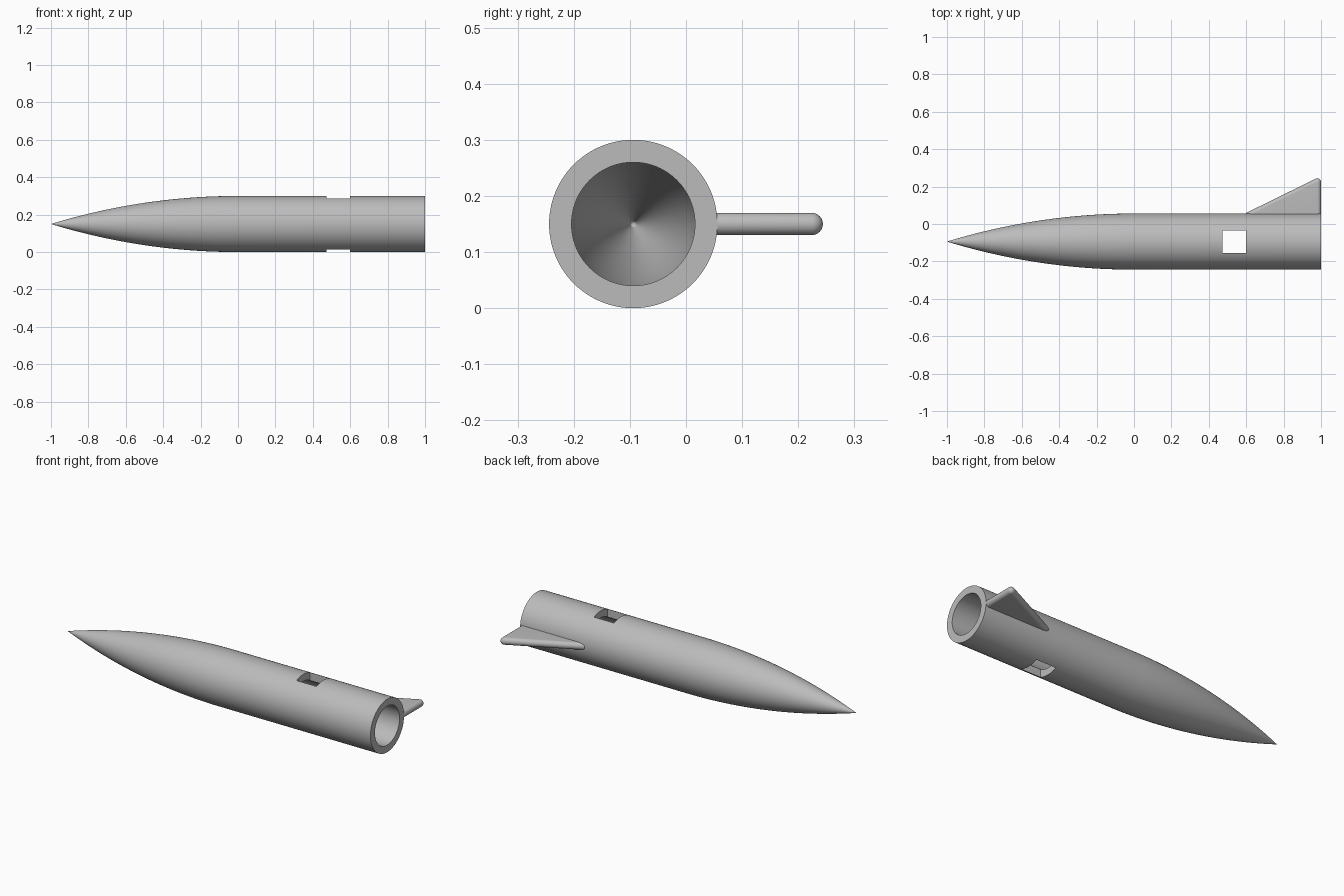
import bpy, bmesh, math
from mathutils import Matrix, Vector

cube = bpy.data.objects.get("Cube")
if cube:
    bpy.data.objects.remove(cube, do_unlink=True)

AXIS_Y, RADIUS, WALL = -0.094, 0.15, 0.04
FIN_R = 0.02

grey = bpy.data.materials.new("light grey")
grey.use_nodes = True
grey.diffuse_color = (0.5, 0.5, 0.5, 1)
grey.node_tree.nodes["Principled BSDF"].inputs["Base Color"].default_value = (0.5, 0.5, 0.5, 1)


def make_object(name, bm):
    bmesh.ops.recalc_face_normals(bm, faces=bm.faces)
    mesh = bpy.data.meshes.new(name)
    bm.to_mesh(mesh)
    bm.free()
    mesh.materials.append(grey)
    obj = bpy.data.objects.new(name, mesh)
    bpy.context.collection.objects.link(obj)
    return obj


def smooth(obj, degrees):
    bpy.ops.object.select_all(action='DESELECT')
    obj.select_set(True)
    bpy.context.view_layer.objects.active = obj
    bpy.ops.object.shade_smooth_by_angle(angle=math.radians(degrees))


def ogive(r, arc, steps=32):
    """Points from the pointed tip to the full radius at x = 0."""
    length = math.sqrt(arc ** 2 - (arc - r) ** 2)
    xs = [-length * (1 - i / steps) for i in range(steps + 1)]
    return [(x, max(0, r - arc + math.sqrt(arc ** 2 - x ** 2))) for x in xs]


# Hollow body: outer and inner ogive joined at the open tail, spun round x
arc = (1 + RADIUS ** 2) / (2 * RADIUS)
profile = ogive(RADIUS, arc) + [(1, RADIUS), (1, RADIUS - WALL)]
profile += reversed(ogive(RADIUS - WALL, arc - WALL))
bm = bmesh.new()
verts = [bm.verts.new((x, AXIS_Y, RADIUS + r)) for x, r in profile]
edges = [bm.edges.new(pair) for pair in zip(verts, verts[1:])]
bmesh.ops.spin(bm, geom=verts + edges, cent=(0, AXIS_Y, RADIUS), axis=(1, 0, 0),
               angle=math.tau, steps=96, use_duplicate=False)
bmesh.ops.remove_doubles(bm, verts=bm.verts, dist=1e-5)
body = make_object("body", bm)

# Square window cut right through the top and bottom of the body
bm = bmesh.new()
bmesh.ops.create_cube(bm, size=1, matrix=Matrix.Translation((0.537, AXIS_Y, RADIUS))
                      @ Matrix.Diagonal((0.125, 0.12, 1, 1)))
cutter = make_object("window_cutter", bm)
cutter.hide_render = True
cut = body.modifiers.new("window", 'BOOLEAN')
cut.operation, cut.solver, cut.object = 'DIFFERENCE', 'EXACT', cutter
bpy.context.view_layer.objects.active = body
bpy.ops.object.modifier_apply(modifier=cut.name)
bpy.data.objects.remove(cutter, do_unlink=True)
smooth(body, 30)

# Swept fin with fully rounded edges: hull of three balls
bm = bmesh.new()
for x, y in ((0.61, 0.042), (0.98, 0.042), (0.98, 0.224)):
    bmesh.ops.create_uvsphere(bm, u_segments=32, v_segments=16, radius=FIN_R,
                              matrix=Matrix.Translation(Vector((x, y, RADIUS))))
hull = bmesh.ops.convex_hull(bm, input=bm.verts)
inside = {g for g in hull["geom_interior"] if isinstance(g, bmesh.types.BMVert)}
bmesh.ops.delete(bm, geom=list(inside), context='VERTS')
bmesh.ops.dissolve_limit(bm, angle_limit=0.01, verts=bm.verts, edges=bm.edges)
fin = make_object("fin", bm)
smooth(fin, 30)
